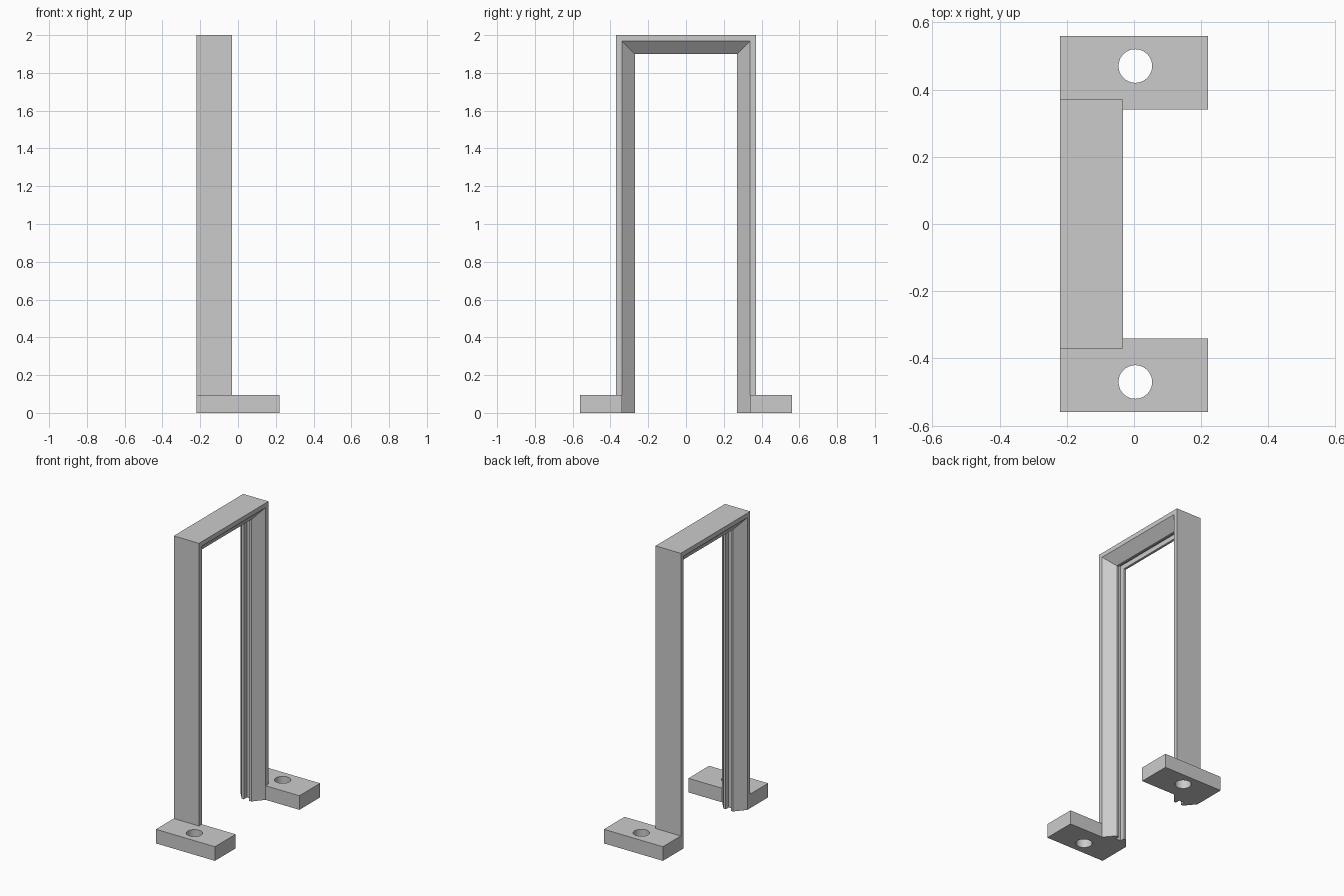
import bpy
import bmesh

cube = bpy.data.objects.get("Cube")
if cube:
    bpy.data.objects.remove(cube, do_unlink=True)

grey = bpy.data.materials.new("light_grey")
grey.use_nodes = True
grey.diffuse_color = (0.6, 0.6, 0.6, 1)
grey.node_tree.nodes["Principled BSDF"].inputs["Base Color"].default_value = (0.6, 0.6, 0.6, 1)

HEIGHT = 2.0
HALF_SPAN = 0.37
BACK, FRONT = -0.22, -0.032      # rail depth along x
FOOT_HEIGHT = 0.095


def finish(bm, name):
    bmesh.ops.recalc_face_normals(bm, faces=bm.faces)
    mesh = bpy.data.meshes.new(name)
    bm.to_mesh(mesh)
    bm.free()
    mesh.materials.append(grey)
    obj = bpy.data.objects.new(name, mesh)
    bpy.context.collection.objects.link(obj)
    return obj


def build_rail():
    # Half of the cross-section as (distance from rail centre, inset): flat lip, slope, slot
    half = [(0.094, 0), (0.094, 0.03), (0.036, 0.1), (0.02, 0.1), (0.02, 0.068)]
    centre = (BACK + FRONT) / 2
    profile = [(centre + d, i) for d, i in half]
    profile += [(centre - d, i) for d, i in reversed(half)]
    bm = bmesh.new()
    # Mitred sweep up one leg, across the top and down the other
    rings = []
    for side, top in ((-1, False), (-1, True), (1, True), (1, False)):
        rings.append([bm.verts.new((x, side * (HALF_SPAN - i), HEIGHT - i if top else 0))
                      for x, i in profile])
    n = len(profile)
    for a, b in zip(rings, rings[1:]):
        for k in range(n):
            m = (k + 1) % n
            bm.faces.new((a[k], a[m], b[m], b[k]))
    bm.faces.new(rings[0])
    bm.faces.new(rings[-1])
    return finish(bm, "arch_rail")


def build_foot(name, side):
    # Plate notched around the leg
    outline = [(BACK, HALF_SPAN), (FRONT, HALF_SPAN), (FRONT, 0.34),
               (0.22, 0.34), (0.22, 0.56), (BACK, 0.56)]
    bm = bmesh.new()
    base = bm.faces.new([bm.verts.new((x, side * y, 0)) for x, y in outline])
    up = bmesh.ops.extrude_face_region(bm, geom=[base])["geom"]
    bmesh.ops.translate(bm, vec=(0, 0, FOOT_HEIGHT),
                        verts=[v for v in up if isinstance(v, bmesh.types.BMVert)])
    foot = finish(bm, name)

    # Round screw hole
    bpy.ops.mesh.primitive_cylinder_add(vertices=48, radius=0.05, depth=0.4,
                                        location=(0.004, side * 0.47, FOOT_HEIGHT / 2))
    cutter = bpy.context.object
    cutter.hide_render = True
    cutter.data.materials.append(grey)
    hole = foot.modifiers.new("screw_hole", "BOOLEAN")
    hole.operation = "DIFFERENCE"
    hole.solver = "EXACT"
    hole.object = cutter
    bpy.ops.object.select_all(action="DESELECT")
    foot.select_set(True)
    bpy.context.view_layer.objects.active = foot
    bpy.ops.object.modifier_apply(modifier=hole.name)
    bpy.data.objects.remove(cutter, do_unlink=True)
    bpy.ops.object.shade_smooth_by_angle()
    return foot


build_rail()
build_foot("front_foot", -1)
build_foot("back_foot", 1)
